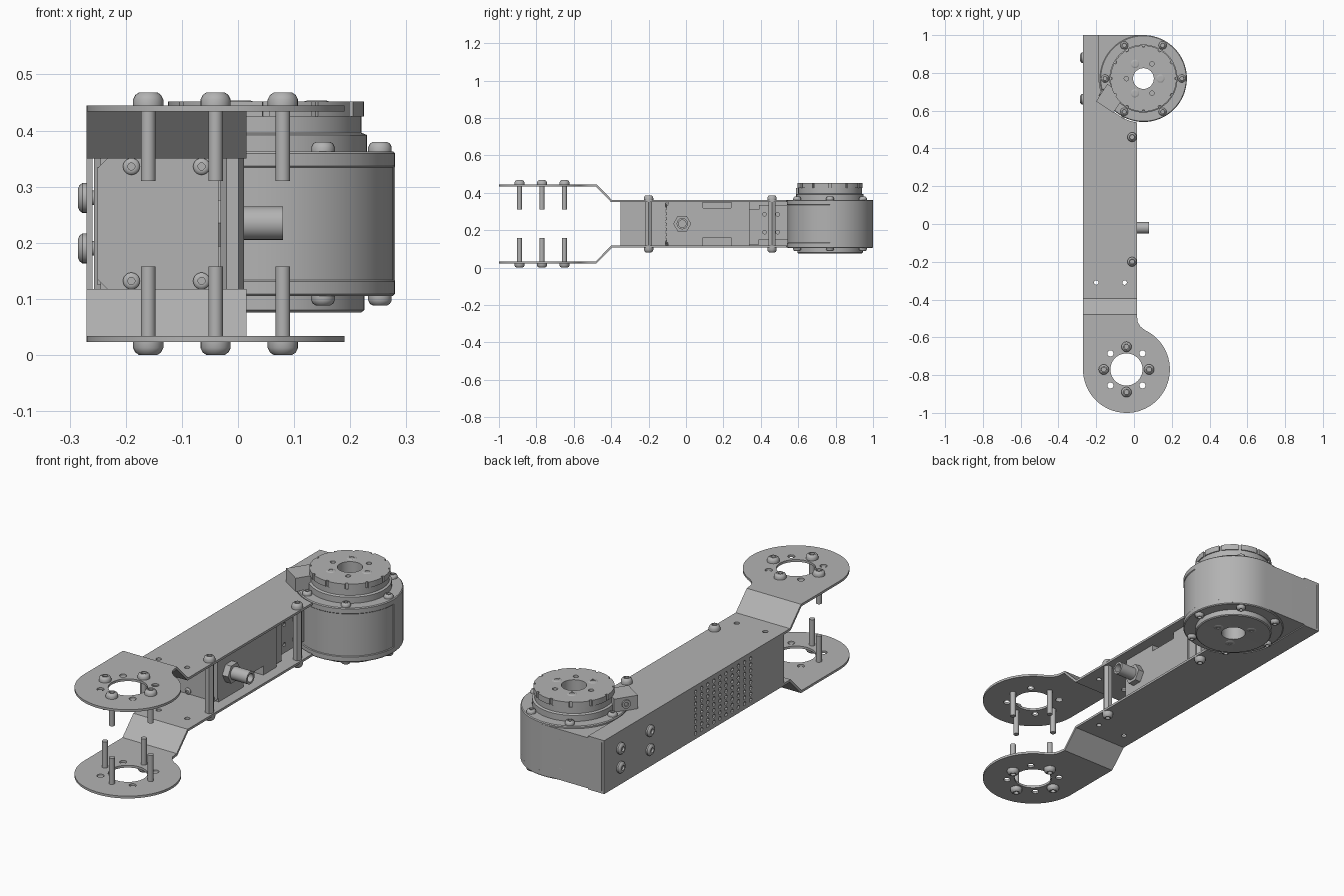
import bpy, bmesh
from math import sin, cos, pi, radians
from mathutils import Matrix, Vector

if "Cube" in bpy.data.objects:
    bpy.data.objects.remove(bpy.data.objects["Cube"])

metal = bpy.data.materials.new("plain_grey_metal")
metal.use_nodes = True
GREY = (0.45, 0.45, 0.45, 1)
metal.diffuse_color = GREY
metal.node_tree.nodes["Principled BSDF"].inputs["Base Color"].default_value = GREY

MID = 0.234          # mirror height of the arm
T = 0.011            # sheet thickness
MOTOR = (0.05, 0.77)
RING = (-0.04, -0.77)
FRAMES = {"x": Matrix(((0, 0, 1), (1, 0, 0), (0, 1, 0))),
          "y": Matrix(((1, 0, 0), (0, 0, -1), (0, 1, 0))),
          "z": Matrix.Identity(3)}


def finish(name, bm, matrix):
    """Weld, orient, shade and link a mesh."""
    bmesh.ops.remove_doubles(bm, verts=bm.verts, dist=0.00005)
    bmesh.ops.transform(bm, matrix=matrix, verts=bm.verts)
    bmesh.ops.recalc_face_normals(bm, faces=bm.faces)
    mesh = bpy.data.meshes.new(name)
    bm.to_mesh(mesh)
    bm.free()
    mesh.polygons.foreach_set("use_smooth", [True] * len(mesh.polygons))
    mesh.set_sharp_from_angle(angle=radians(32))
    mesh.materials.append(metal)
    obj = bpy.data.objects.new(name, mesh)
    bpy.context.collection.objects.link(obj)
    return obj


def arc(c, r, a0, a1, n):
    return [(c[0] + r * cos(radians(a0 + (a1 - a0) * i / n)),
             c[1] + r * sin(radians(a0 + (a1 - a0) * i / n))) for i in range(n + 1)]


def circle(c, r, n=16):
    return arc(c, r, 0, 360, n)[:-1]


def polar(c, r, deg):
    return (c[0] + r * cos(radians(deg)), c[1] + r * sin(radians(deg)))


def rect(a0, b0, a1, b1):
    return [(a0, b0), (a1, b0), (a1, b1), (a0, b1)]


def plate(name, outline, lo, hi, axis="z", holes=()):
    """Extrude an outline with holes along an axis, from lo to hi."""
    curve = bpy.data.curves.new(name, "CURVE")
    curve.dimensions = "2D"
    curve.fill_mode = "BOTH"
    curve.extrude = (hi - lo) / 2
    for loop in [outline, *holes]:
        spline = curve.splines.new("POLY")
        spline.points.add(len(loop) - 1)
        for p, (u, v) in zip(spline.points, loop):
            p.co = (u, v, 0, 1)
        spline.use_cyclic_u = True
    temp = bpy.data.objects.new(name + "_curve", curve)
    bpy.context.collection.objects.link(temp)
    mesh = temp.to_mesh()
    bm = bmesh.new()
    bm.from_mesh(mesh)
    temp.to_mesh_clear()
    bpy.data.objects.remove(temp)
    bpy.data.curves.remove(curve)
    mid = (lo + hi) / 2 * (-1 if axis == "y" else 1)
    return finish(name, bm, FRAMES[axis].to_4x4() @ Matrix.Translation((0, 0, mid)))


def turned(name, profile, loc, axis=(0, 0, 1), n=24, closed=False):
    """Spin a (radius, height) profile about an axis."""
    bm = bmesh.new()
    verts = [bm.verts.new((r, 0, z)) for r, z in profile]
    edges = [bm.edges.new(p) for p in zip(verts, verts[1:])]
    if closed:
        edges.append(bm.edges.new((verts[-1], verts[0])))
    bmesh.ops.spin(bm, geom=verts + edges, axis=(0, 0, 1), cent=(0, 0, 0),
                   angle=2 * pi, steps=n, use_duplicate=False)
    turn = Vector(axis).to_track_quat("Z", "Y").to_matrix().to_4x4()
    return finish(name, bm, Matrix.Translation(loc) @ turn)


def screw(name, loc, axis, r=0.027, h=0.023, shaft=0.013, length=0.02):
    """Round-head screw with a socket; loc is under the head."""
    turned(name, [(0, -length), (shaft, -length), (shaft, 0), (r, 0), (r, h * 0.45),
                  (r * 0.85, h * 0.8), (r * 0.6, h), (r * 0.42, h), (r * 0.42, h * 0.4),
                  (0, h * 0.4)], loc, axis, 20)


def span(z0, z1, side):
    """Height range, mirrored about MID for the lower side."""
    return (z0, z1) if side > 0 else (2 * MID - z1, 2 * MID - z0)


# Two bent sheet arms with ring ends
flange = ([(-0.27, -0.40), (0.015, -0.40)] + arc(MOTOR, 0.235, 261.4, 180, 16)
          + [(-0.185, 1.0), (-0.27, 1.0)])
ring_end = ([(-0.27, -0.48)] + arc(RING, 0.23, 180, 425, 44)
            + [(0.034, -0.543), (0.02, -0.52), (0.015, -0.48)])
for side, word in ((1, "upper"), (-1, "lower")):
    up = (0, 0, side)
    flat = lambda z: MID + side * (z - MID)
    plate(word + "_flange", flange, *span(0.361 - T, 0.361, side),
          holes=[circle((x, -0.31), 0.012) for x in (-0.2, -0.05)])
    ramp = [(-0.395, 0.361), (-0.478, 0.445), (-0.486, 0.445), (-0.486, 0.445 - T),
            (-0.482, 0.445 - T), (-0.4, 0.361 - T), (-0.395, 0.361 - T)]
    plate(word + "_ramp", [(y, flat(z)) for y, z in ramp], -0.27, 0.015, "x")
    holes = [circle(RING, 0.085, 40)]
    holes += [circle(polar(RING, 0.12, 45 + 90 * i), 0.016) for i in range(4)]
    plate(word + "_ring_end", ring_end, *span(0.445 - T, 0.445, side), holes=holes)
    for i in range(4):
        screw(word + "_ring_screw", (*polar(RING, 0.12, 90 * i), flat(0.445)), up, length=0.135)
    for y in (-0.2, 0.46):
        screw(word + "_post_screw", (-0.01, y, flat(0.361)), up, r=0.025, h=0.026)
    # Motor rim screws
    for i in range(6):
        screw(word + "_rim_screw", (*polar(MOTOR, 0.203, 60 * i), flat(0.363)), up,
              r=0.021, h=0.017, shaft=0.01)

# Perforated side web
vents = [circle((-0.1 + 0.046 * i, 0.135 + 0.028 * j), 0.0095, 8)
         for i in range(10) for j in range(8)]
plate("side_web", rect(-0.35, 0.107, 1.0, 0.361), -0.27, -0.27 + T, "x", vents)
for y in (0.66, 0.88):
    for z in (0.19, 0.28):
        screw("web_screw", (-0.27, y, z), (-1, 0, 0), h=0.0155)

# Posts between the flanges
for y in (-0.2, 0.46):
    plate("spacer_post", circle((-0.01, y), 0.021, 6), 0.117, 0.351)

# Control box with notched edges, front cover and cable socket
box = [(-0.095, 0.118), (0.09, 0.118), (0.09, 0.16), (0.24, 0.16), (0.24, 0.118), (0.34, 0.118),
       (0.34, 0.35), (0.24, 0.35), (0.24, 0.318), (0.09, 0.318), (0.09, 0.35), (-0.095, 0.35)]
plate("control_box", box, -0.245, -0.035, "x")
plate("box_core", rect(0.08, 0.119, 0.25, 0.349), -0.244, -0.08, "x")
c = 0.02
cover = [(-0.25 + c, 0.115), (-0.035 - c, 0.115), (-0.035, 0.115 + c), (-0.035, 0.353 - c),
         (-0.035 - c, 0.353), (-0.25 + c, 0.353), (-0.25, 0.353 - c), (-0.25, 0.115 + c)]
plate("box_cover", cover, -0.103, -0.095, "y")
for x in (-0.19, -0.065):
    for z in (0.132, 0.336):
        screw("cover_screw", (x, -0.103, z), (0, -1, 0), r=0.015, h=0.008, shaft=0.006)
SOCKET = (-0.02, 0.235)
plate("socket_nut", circle(SOCKET, 0.048, 6), -0.035, -0.005, "x")
turned("cable_socket", [(0, -0.03), (0.03, -0.03), (0.03, 0.08), (0.02, 0.08),
                        (0.02, 0.05), (0, 0.05)], (0, *SOCKET), (1, 0, 0))

# Mounting block between box and motor
plate("mount_step", rect(0.34, 0.125, 0.39, 0.31), -0.25, -0.045, "x")
plate("mount_block", rect(0.39, 0.15, 0.57, 0.335), -0.25, -0.05, "x",
      [circle((y, z), 0.01, 10) for y in (0.42, 0.49) for z in (0.19, 0.285)])

# Motor housing with squared rear corner
housing = [(-0.257, 1.0), (-0.257, 0.6)] + arc(MOTOR, 0.225, 215, 360, 32) + arc(MOTOR, 0.23, 0, 90, 20)
plate("motor_housing", housing, 0.112, 0.352, holes=[circle(MOTOR, 0.056, 32)])
turned("motor_body", [(0.055, 0.08), (0.17, 0.076), (0.175, 0.08), (0.175, 0.105),
                      (0.226, 0.105), (0.23, 0.109), (0.23, 0.131), (0.227, 0.134),
                      (0.227, 0.334), (0.23, 0.337), (0.23, 0.359), (0.226, 0.363),
                      (0.18, 0.363), (0.18, 0.392), (0.17, 0.396), (0.17, 0.425),
                      (0.055, 0.425)], (*MOTOR, 0), n=64, closed=True)

# Output rotor with rim notches
rotor = []
for i in range(12):
    a = 30 * i
    rotor += arc(MOTOR, 0.175, a + 2, a + 28, 5)
    rotor += arc(MOTOR, 0.166, a + 28, a + 32, 1)
plate("output_rotor", rotor, 0.425, 0.452,
      holes=[circle(MOTOR, 0.055, 32)] + [circle(polar(MOTOR, 0.09, 60 + 120 * i), 0.012) for i in range(3)])
for i in range(3):
    screw("rotor_screw", (*polar(MOTOR, 0.09, 120 * i), 0.444), (0, 0, 1), r=0.026, h=0.01)
    screw("base_screw", (*polar(MOTOR, 0.09, 120 * i), 0.083), (0, 0, -1), r=0.024, h=0.007)

# Sensor lug beside the rotor
LUG = Vector((-0.125, 0.665))
outline = [Vector(p) for p in [(-0.055, -0.055), (0.055, -0.055), (0.055, 0.055), (-0.055, 0.055)]]
turn = Matrix.Rotation(radians(-33), 2)
plate("sensor_lug", [tuple(LUG + turn @ p) for p in outline], 0.361, 0.425)
tip = LUG + turn @ Vector((-0.055, 0))
turned("lug_socket", [(0, -0.02), (0.02, -0.02), (0.02, 0.006), (0.01, 0.006), (0.01, 0), (0, 0)],
       (tip.x, tip.y, 0.393), (*(turn @ Vector((-1, 0))), 0))

# Rear cable port with corner screws
turned("rear_port", [(0, -0.02), (0.042, -0.02), (0.042, 0.006), (0.03, 0.006),
                     (0.026, -0.008), (0, -0.008)], (-0.12, 0.993, MID), (0, 1, 0))
for x in (-0.2, -0.04):
    for z in (0.16, 0.31):
        screw("port_screw", (x, 0.995, z), (0, 1, 0), r=0.011, h=0.005, shaft=0.006)
